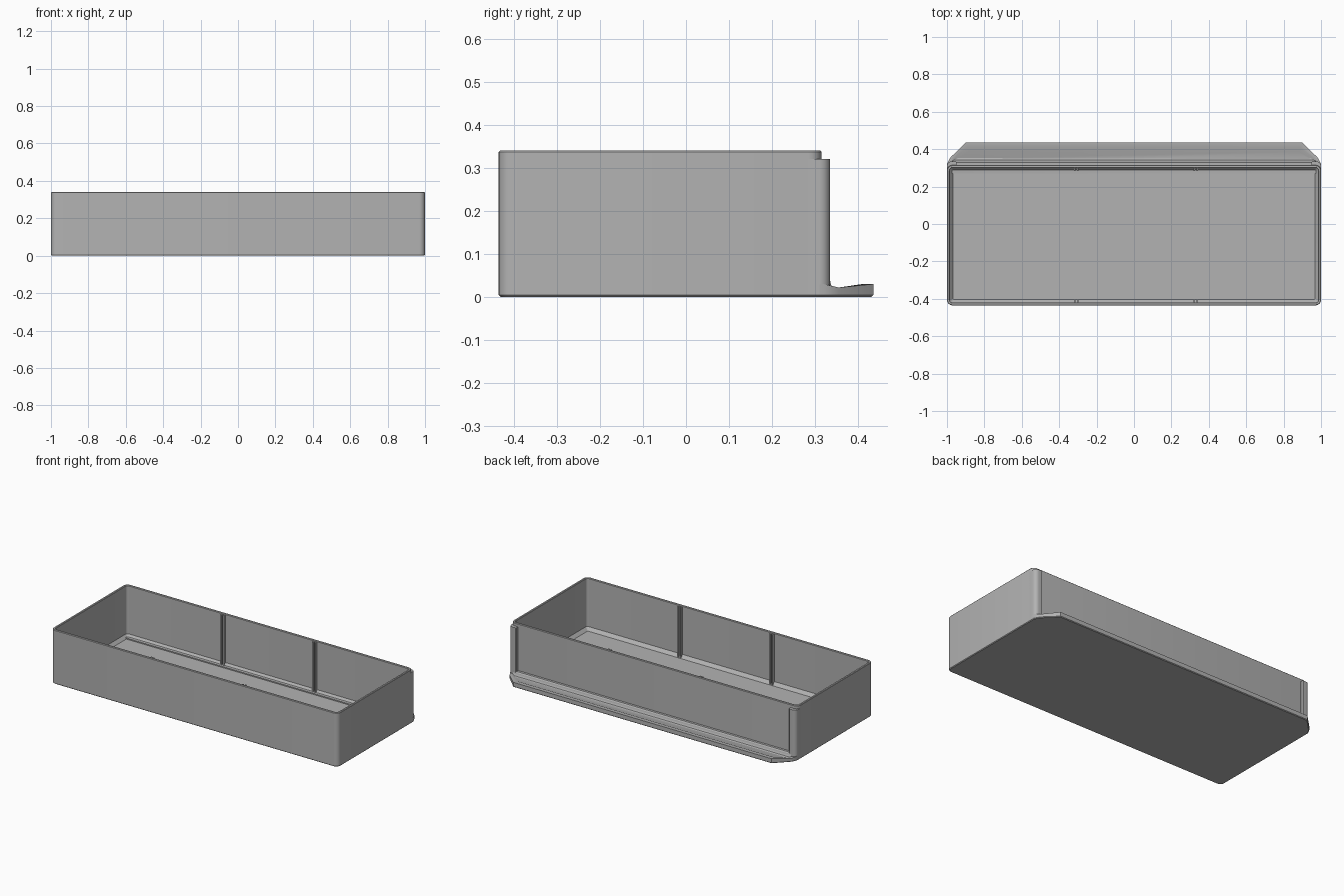
import bpy, bmesh
from math import cos, sin, pi, radians

cube = bpy.data.objects.get("Cube")
if cube:
    bpy.data.objects.remove(cube)

grey = bpy.data.materials.new("plain grey")
grey.use_nodes = True
colour = (0.45, 0.45, 0.45, 1)
grey.diffuse_color = colour
grey.node_tree.nodes["Principled BSDF"].inputs["Base Color"].default_value = colour


def make_object(name, bm):
    bmesh.ops.recalc_face_normals(bm, faces=bm.faces)
    mesh = bpy.data.meshes.new(name)
    bm.to_mesh(mesh)
    bm.free()
    mesh.materials.append(grey)
    ob = bpy.data.objects.new(name, mesh)
    bpy.context.collection.objects.link(ob)
    bpy.ops.object.select_all(action='DESELECT')
    ob.select_set(True)
    bpy.context.view_layer.objects.active = ob
    bpy.ops.object.shade_smooth_by_angle(angle=radians(30))
    return ob


def loft(name, rings):
    """Skin closed rings of points and cap both ends."""
    bm = bmesh.new()
    loops = [[bm.verts.new(p) for p in ring] for ring in rings]
    for a, b in zip(loops, loops[1:]):
        for i in range(len(a)):
            j = (i + 1) % len(a)
            bm.faces.new((a[i], a[j], b[j], b[i]))
    bm.faces.new(loops[0][::-1])
    bm.faces.new(loops[-1])
    return make_object(name, bm)


def arc(cx, cy, r, start, steps=6):
    return [(cx + r * cos(start + pi / 2 * i / steps),
             cy + r * sin(start + pi / 2 * i / steps)) for i in range(steps + 1)]


def rounded_rect(inset, z, r):
    x, back, front = 1 - inset, 0.315 - inset, -0.435 + inset
    pts = (arc(x - r, back - r, r, 0) + arc(-x + r, back - r, r, pi / 2)
           + arc(-x + r, front + r, r, pi) + arc(x - r, front + r, r, 1.5 * pi))
    return [(px, py, z) for px, py in pts]


def prism(name, pts, z0, z1):
    return loft(name, [[(x, y, z) for x, y in pts] for z in (z0, z1)])


def box(name, x0, x1, y0, y1, z0, z1):
    return prism(name, [(x0, y0), (x1, y0), (x1, y1), (x0, y1)], z0, z1)


# Open tray: outer wall, rim, inner wall, sloped skirting and floor
loft("tray_body", [rounded_rect(i, z, r) for i, z, r in (
    (0.004, 0, 0.026), (0, 0.004, 0.03), (0, 0.337, 0.03), (0.003, 0.34, 0.027),
    (0.012, 0.34, 0.018), (0.015, 0.337, 0.015), (0.015, 0.035, 0.015),
    (0.032, 0.015, 0.005))])

# Rear corner posts
half = [(0.95, 0.304), (0.984, 0.304), (1, 0.28)] + arc(0.975, 0.31, 0.025, 0) + [
    (0.955, 0.335), (0.95, 0.33)]
for side, s in (("left", 1), ("right", -1)):
    prism(side + "_rear_post", [(s * x, y) for x, y in half], 0.004, 0.32)

# Ledge under the rear recess, with a sloped top
section = [(0.304, 0.004), (0.335, 0.004), (0.335, 0.038), (0.33, 0.045), (0.304, 0.045)]
loft("rear_ledge", [[(x, y, z) for y, z in section] for x in (-0.955, 0.955)])

# Rear lip: raised rim with clipped corners around a shallow groove
rows = [
    [(0.996, 0.27, 0), (0.996, 0.32, 0), (0.978, 0.352, 0), (0.9, 0.431, 0)],
    [(1, 0.27, 0.004), (1, 0.32, 0.004), (0.982, 0.355, 0.004), (0.9, 0.435, 0.004)],
    [(1, 0.27, 0.022), (1, 0.32, 0.03), (0.982, 0.355, 0.022), (0.9, 0.435, 0.03)],
    [(0.985, 0.3, 0.022), (0.985, 0.32, 0.028), (0.955, 0.355, 0.022), (0.89, 0.41, 0.03)],
    [(0.98, 0.305, 0.02), (0.98, 0.32, 0.02), (0.945, 0.35, 0.018), (0.88, 0.385, 0.018)],
]
loft("rear_lip", [row + [(-x, y, z) for x, y, z in reversed(row)] for row in rows])

# Fillet where the groove meets the wall
cove = [(0.33, 0.01), (0.352, 0.018), (0.342, 0.021), (0.337, 0.028), (0.335, 0.038), (0.33, 0.038)]
loft("groove_fillet", [[(x, y, z) for y, z in cove] for x in (-0.97, 0.97)])

# Paired ribs that hold dividers
for pos, x in (("right", -0.31), ("left", 0.33)):
    for end, y0, y1 in (("front", -0.425, -0.404), ("back", 0.284, 0.305)):
        for n, dx in (("a", -0.008), ("b", 0.008)):
            box(f"{pos}_{end}_rib_{n}", x + dx - 0.004, x + dx + 0.004, y0, y1, 0.012, 0.335)
